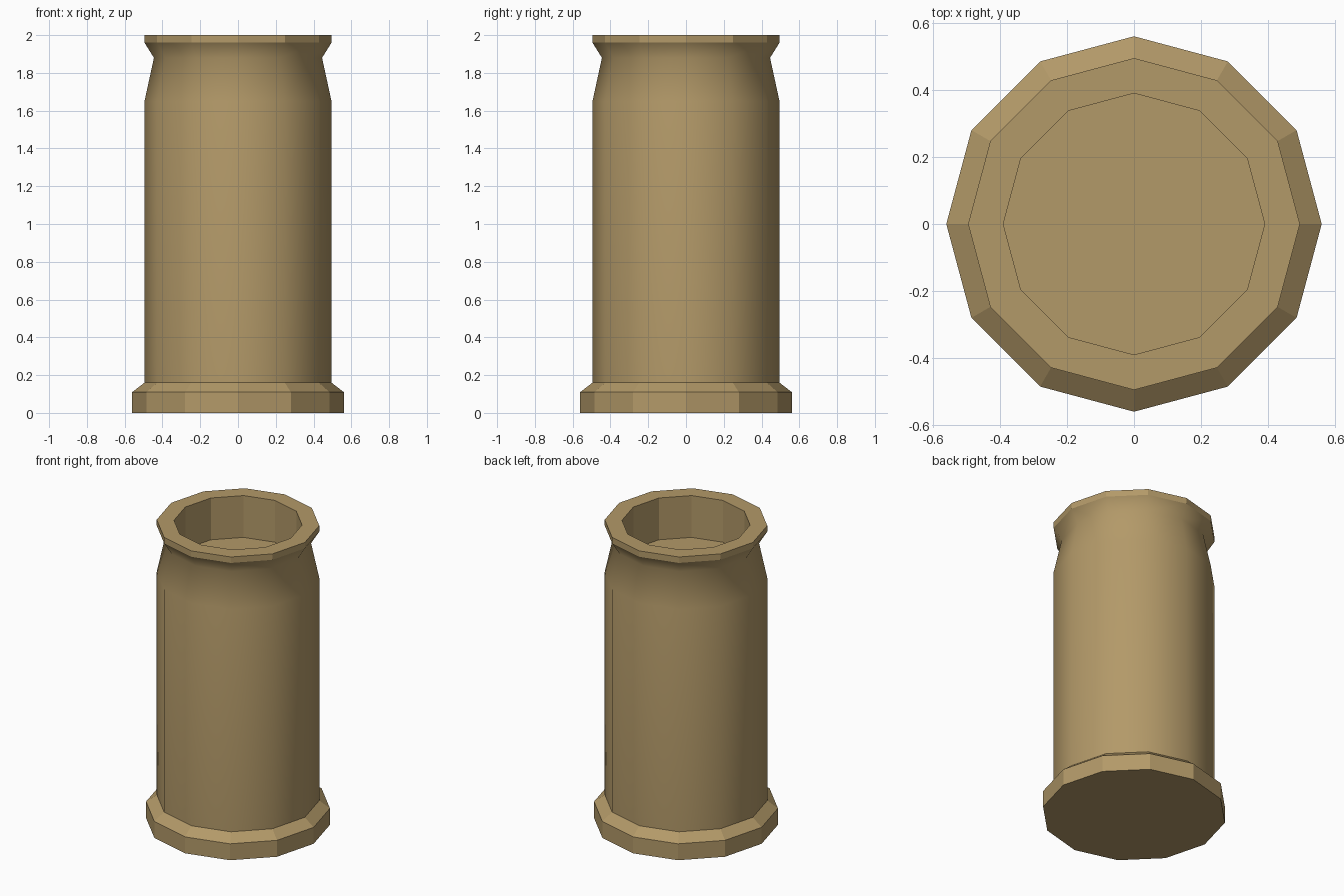
import bpy, bmesh
from math import cos, sin, pi

if "Cube" in bpy.data.objects:
    bpy.data.objects.remove(bpy.data.objects["Cube"])

SIDES = 12

# Lathe profile from base to cup floor: radius, height, smooth shading of the band above
PROFILE = [
    (0.56, 0.00, False),   # plinth
    (0.56, 0.11, False),   # plinth bevel
    (0.495, 0.16, True),   # straight body
    (0.495, 1.65, True),   # tapering neck
    (0.445, 1.88, True),   # flare under the lip
    (0.495, 1.96, False),  # lip
    (0.495, 2.00, False),  # rim
    (0.39, 2.00, False),   # inner wall
    (0.39, 1.72, False),   # recessed floor
]


def lathe(name, profile, material):
    bm = bmesh.new()
    rings = [[bm.verts.new((r * cos(2 * pi * i / SIDES), r * sin(2 * pi * i / SIDES), z))
              for i in range(SIDES)] for r, z, _ in profile]
    for (lower, upper), (_, _, smooth) in zip(zip(rings, rings[1:]), profile):
        for i in range(SIDES):
            j = (i + 1) % SIDES
            face = bm.faces.new((lower[i], lower[j], upper[j], upper[i]))
            face.smooth = smooth
    # Underside and recessed floor
    bm.faces.new(rings[0][::-1])
    bm.faces.new(rings[-1])
    # Hard edges wherever a smooth band meets a flat one
    for edge in bm.edges:
        edge.smooth = all(f.smooth for f in edge.link_faces)
    mesh = bpy.data.meshes.new(name)
    bm.to_mesh(mesh)
    bm.free()
    mesh.materials.append(material)
    obj = bpy.data.objects.new(name, mesh)
    bpy.context.collection.objects.link(obj)
    return obj


clay = bpy.data.materials.new("tan_clay")
clay.diffuse_color = (0.45, 0.32, 0.14, 1)
clay.use_nodes = True
clay.node_tree.nodes["Principled BSDF"].inputs["Base Color"].default_value = clay.diffuse_color
lathe("chimney_pot", PROFILE, clay)
